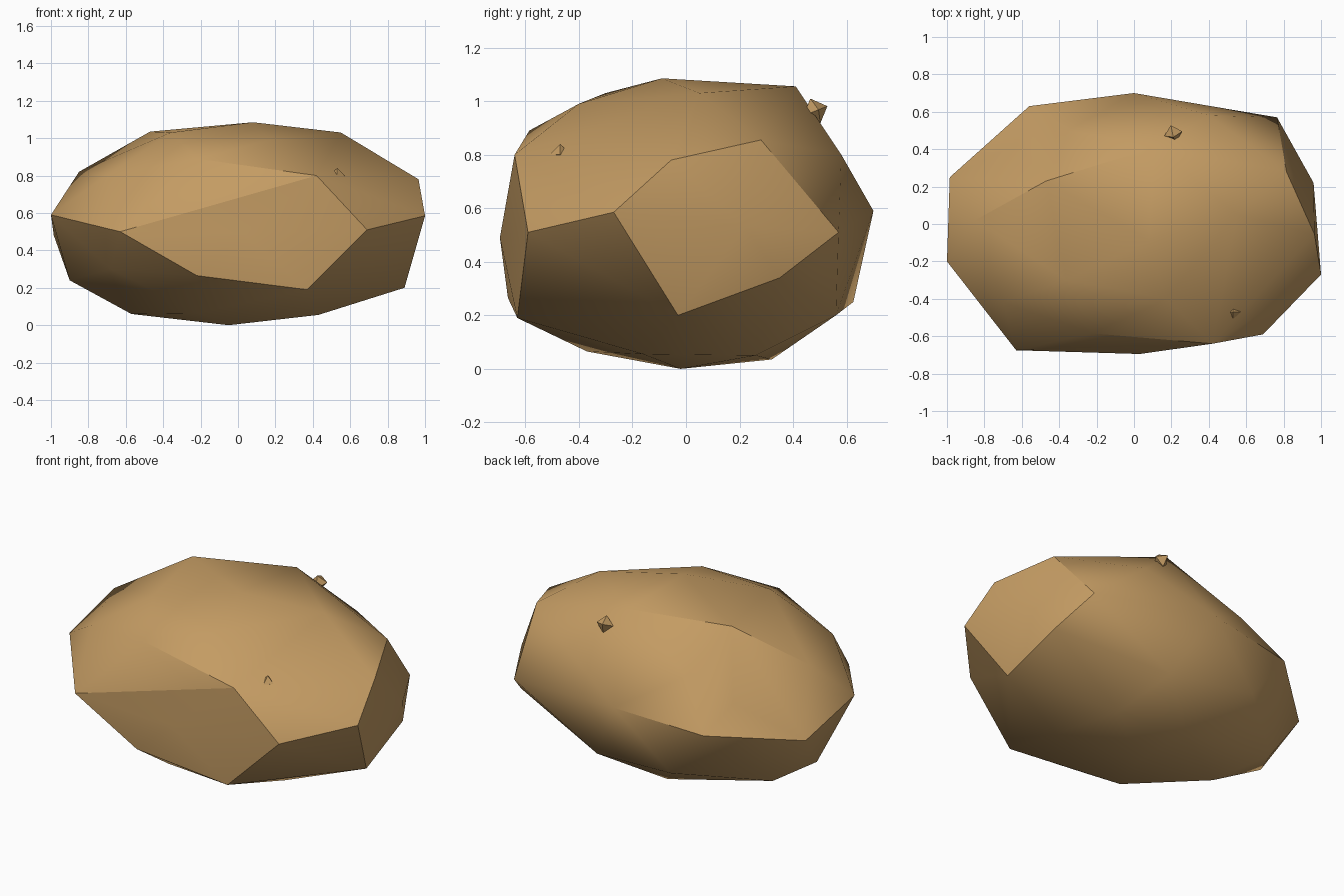
import bpy
import bmesh
import math
from mathutils import Matrix, Vector

default_cube = bpy.data.objects.get("Cube")
if default_cube:
    bpy.data.objects.remove(default_cube, do_unlink=True)


def make_material(name, colour):
    material = bpy.data.materials.new(name)
    material.use_nodes = True
    material.diffuse_color = colour
    shader = material.node_tree.nodes["Principled BSDF"]
    shader.inputs["Base Color"].default_value = colour
    shader.inputs["Roughness"].default_value = 0.9
    return material


def add_object(name, bm, material):
    bmesh.ops.recalc_face_normals(bm, faces=bm.faces[:])
    mesh = bpy.data.meshes.new(name)
    bm.to_mesh(mesh)
    bm.free()
    mesh.materials.append(material)
    obj = bpy.data.objects.new(name, mesh)
    bpy.context.scene.collection.objects.link(obj)
    return obj


def shade_smooth(obj, degrees):
    bpy.ops.object.select_all(action="DESELECT")
    obj.select_set(True)
    bpy.context.view_layer.objects.active = obj
    bpy.ops.object.shade_smooth_by_angle(
        angle=math.radians(degrees), keep_sharp_edges=True)


sandstone = make_material("sandstone brown", (0.55, 0.33, 0.125, 1.0))

# Boulder corners in layers from the top down
crown = [(.08, -.09, 1.085), (-.47, .23, 1.035), (.11, .41, 1.055),
         (.55, .05, 1.03), (.17, -.4, .99), (-.36, -.3, 1.03)]
shoulder = [(-.22, -.585, .89), (.42, -.64, .8), (.965, -.055, .78),
            (.815, .28, .855), (.4, .58, .8), (-.35, .5, .8),
            (-.62, .43, .68), (-.85, .02, .82), (-.7, -.42, .8)]
front_hub = (.03, -.695, .49)
side_hub = (.96, .22, .53)
waist = [front_hub, side_hub, (-.63, -.675, .5), (.69, -.59, .51),
         (1, -.27, .585), (.765, .57, .51), (0, .7, .59),
         (-.56, .63, .54), (-.985, .25, .48), (-1, -.2, .59)]
skirt = [(-.22, -.665, .265), (.37, -.63, .19), (.89, -.03, .2),
         (.87, .35, .34), (.21, .56, .2), (-.335, .625, .25),
         (-.77, .26, .18), (-.9, .02, .24), (-.68, -.42, .3)]
base = [(-.21, -.37, .065), (.43, -.16, .055), (.33, .26, .05),
        (-.1, .32, .035), (-.57, 0, .06), (-.05, -.02, 0)]

# Wrap the layers into one faceted boulder
bm = bmesh.new()
for layer in (crown, shoulder, waist, skirt, base):
    for corner in layer:
        bm.verts.new(corner)
bmesh.ops.convex_hull(bm, input=bm.verts[:])
loose = [vert for vert in bm.verts if not vert.link_faces]
bmesh.ops.delete(bm, geom=loose, context="VERTS")

# Crisp rims around the broad front and side facets
for hub in (front_hub, side_hub):
    centre = min(bm.verts, key=lambda vert: (vert.co - Vector(hub)).length)
    for face in centre.link_faces:
        for edge in face.edges:
            if centre not in edge.verts:
                edge.smooth = False
boulder = add_object("boulder", bm, sandstone)
shade_smooth(boulder, 38)


# Small eight-sided pebbles stuck in the surface
def add_pebble(name, centre, radius, tilt, turn):
    bm = bmesh.new()
    for axis in range(3):
        for side in (-radius, radius):
            tip = Vector()
            tip[axis] = side
            bm.verts.new(tip)
    bmesh.ops.convex_hull(bm, input=bm.verts[:])
    place = (Matrix.Translation(centre)
             @ Matrix.Rotation(math.radians(tilt), 4, "X")
             @ Matrix.Rotation(math.radians(turn), 4, "Z"))
    bmesh.ops.transform(bm, matrix=place, verts=bm.verts[:])
    return add_object(name, bm, sandstone)


add_pebble("back_pebble", (.21, .483, .963), .05, 22, 15)
add_pebble("front_pebble", (.53, -.47, .8), .04, 0, 0)
